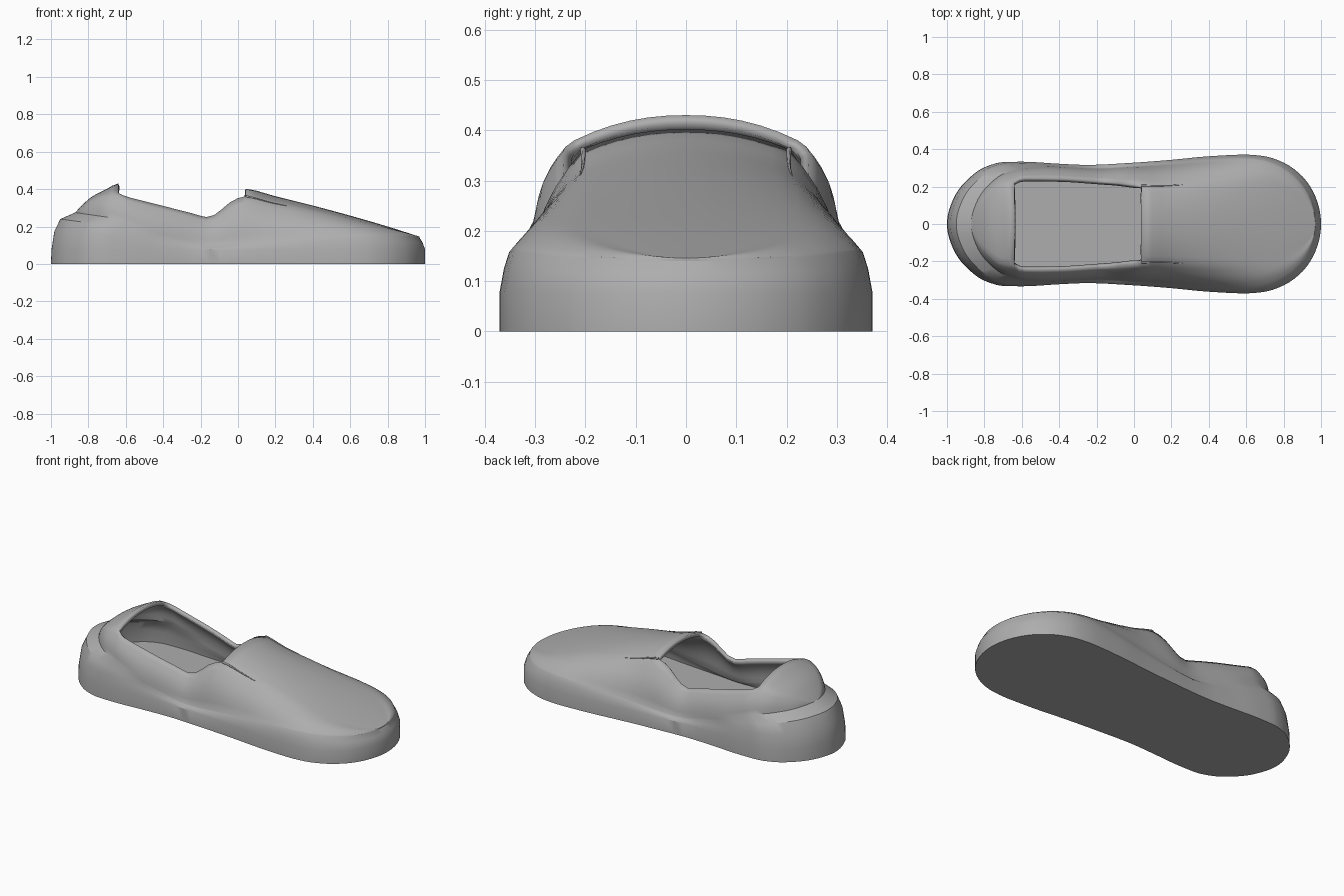
import bpy, bmesh, math

if "Cube" in bpy.data.objects:
    bpy.data.objects.remove(bpy.data.objects["Cube"])

grey = bpy.data.materials.new("warm_grey")
grey.diffuse_color = (0.42, 0.42, 0.42, 1)
grey.use_nodes = True
grey.node_tree.nodes["Principled BSDF"].inputs["Base Color"].default_value = grey.diffuse_color


def interp(table, x):
    """Smooth (Hermite) lookup in a list of (x, value) pairs."""
    n = len(table)
    if x <= table[0][0]:
        return table[0][1]
    if x >= table[-1][0]:
        return table[-1][1]
    i = next(k for k in range(n - 1) if x <= table[k + 1][0])
    (x0, v0), (x1, v1) = table[i], table[i + 1]

    def slope(k):
        if k == 0 or k == n - 1:
            return (v1 - v0) / (x1 - x0)
        a = (table[k][1] - table[k - 1][1]) / (table[k][0] - table[k - 1][0])
        b = (table[k + 1][1] - table[k][1]) / (table[k + 1][0] - table[k][0])
        return 0 if a * b <= 0 else 2 * a * b / (a + b)
    h = x1 - x0
    t = (x - x0) / h
    return ((2*t**3 - 3*t*t + 1) * v0 + (t**3 - 2*t*t + t) * h * slope(i)
            + (3*t*t - 2*t**3) * v1 + (t**3 - t*t) * h * slope(i + 1))


# Shape tables: half width, shoulder crease height, ridge height, opening rim
WIDTH = [(-1, 0), (-.98, .10), (-.95, .165), (-.9, .228), (-.8, .303), (-.7, .331),
         (-.6, .333), (-.4, .322), (-.25, .316), (0, .328), (.2, .343), (.4, .362),
         (.6, .371), (.7, .362), (.8, .328), (.9, .255), (.95, .187), (.98, .12), (1, 0)]
WIDTH2 = [(x, w * w) for x, w in WIDTH]
SHOULDER = [(-1, .24), (-.7, .2), (-.4, .14), (-.15, .095), (.2, .125), (.7, .16), (1, .14)]
RIDGE = [(-.87, .275), (-.84, .308), (-.78, .36), (-.7, .402), (-.64, .43), (.04, .402),
         (.2, .362), (.4, .312), (.6, .258), (.8, .2), (.97, .146)]
RIM_Z = [(-.64, .38), (-.61, .365), (-.5, .335), (-.4, .31), (-.25, .272), (-.16, .25),
         (-.12, .265), (-.05, .325), (0, .352), (.04, .362)]
RIM_Y = [(-.64, .222), (-.6, .245), (-.4, .243), (-.2, .23), (0, .21), (.04, .205)]
BACK, FRONT = -.64, .04          # ends of the foot opening
HEEL_END, TOE_END = .87, .97     # ends of the upper


def width(u):
    return math.sqrt(max(0, interp(WIDTH2, u)))


def stretch(u, heel, toe):
    return u * (toe if u > 0 else heel)


def section(u):
    """Half section from the ground up to the ridge at station u."""
    w = width(u)
    zs = interp(SHOULDER, u)
    heel = min(1, max(0, (-.45 - u) / .35))
    heel = heel * heel * (3 - 2 * heel)
    pts = [(u, w, 0), (stretch(u, .997, 1), w, .077),
           (stretch(u, .982, .987), w * .976, .077 + .6 * (zs - .077)),
           (stretch(u, .95, .97), w * .948, zs)]
    x = stretch(u, HEEL_END, TOE_END)
    wl = w * (.94 - .05 * heel)
    zl = zs + .004 + .031 * heel
    zc = max(interp(RIDGE, x), zl)
    if BACK - 1e-4 <= x <= FRONT + 1e-4:
        ry, rz = interp(RIM_Y, x), interp(RIM_Z, x)
    else:
        ry = wl * (.64 if x > 0 else .74)
        rz = zl + (zc - zl) * (.83 if x > 0 else .78)
        # blend into the ends of the opening
        end = FRONT if x > 0 else BACK
        k = max(0, 1 - abs(x - end) / .2)
        ry += (min(interp(RIM_Y, end), wl * .9) - ry) * k
        if x > 0:
            rz += (zc - .04 - rz) * k
    # side wall, bulging outward
    dy, dz = ry - wl, rz - zl
    length = math.hypot(dy, dz) or 1
    for i in range(7):
        t = i / 6
        b = .09 * length * math.sin(math.pi * t)
        pts.append((x, wl + dy * t + b * dz / length, zl + dz * t - b * dy / length))
    # domed top
    for i in range(1, 7):
        s = 1 - i / 6
        pts.append((x, ry * s, rz + (zc - rz) * (1 - s ** 2.2)))
    return pts


RIM = 10                         # index of the rim point in a section
u_back, u_front = BACK / HEEL_END, FRONT / TOE_END
N = 64
stations = [-math.cos(math.pi * i / N) for i in range(N + 1)]
stations = [u for u in stations if abs(u - u_back) > .014 and abs(u - u_front) > .014]
stations = sorted(stations + [u_back, u_front])


def finish(bm, name, angle=32):
    bmesh.ops.remove_doubles(bm, verts=bm.verts, dist=.0004)
    bmesh.ops.recalc_face_normals(bm, faces=bm.faces)
    me = bpy.data.meshes.new(name)
    bm.to_mesh(me)
    bm.free()
    ob = bpy.data.objects.new(name, me)
    bpy.context.collection.objects.link(ob)
    me.materials.append(grey)
    bpy.ops.object.select_all(action='DESELECT')
    ob.select_set(True)
    bpy.context.view_layer.objects.active = ob
    bpy.ops.object.shade_smooth_by_angle(angle=math.radians(angle))
    return ob


# Shoe body: lofted sections, opening left out, flat underside
bm = bmesh.new()
rows = []
for u in stations:
    half = section(u)
    full = half + [(x, -y, z) for x, y, z in reversed(half[:-1])]
    rows.append([bm.verts.new(p) for p in full])
M = len(rows[0])
for i in range(len(rows) - 1):
    mid = (stations[i] + stations[i + 1]) / 2
    is_open = u_back < mid < u_front
    for j in range(M - 1):
        if is_open and RIM <= j < M - 1 - RIM:
            continue
        bm.faces.new((rows[i][j], rows[i + 1][j], rows[i + 1][j + 1], rows[i][j + 1]))
    bm.faces.new((rows[i][0], rows[i][-1], rows[i + 1][-1], rows[i + 1][0]))
bmesh.ops.remove_doubles(bm, verts=bm.verts, dist=.0004)
bmesh.ops.recalc_face_normals(bm, faces=bm.faces)
down = [f for f in bm.faces if all(v.co.z < 1e-4 for v in f.verts)]
if down and sum(f.normal.z * f.calc_area() for f in down) > 0:
    bmesh.ops.reverse_faces(bm, faces=bm.faces)
body = finish(bm, "shoe_body")
wall = body.modifiers.new("wall", 'SOLIDIFY')
wall.thickness = .022
wall.offset = -1

# Insole: flat footbed inside the shoe
bm = bmesh.new()
top = [(u * .97, width(u) * .95) for u in stations]
loop = top + [(x, -y) for x, y in reversed(top[1:-1])]
face = bm.faces.new([bm.verts.new((x, y, .077)) for x, y in loop])
up = bmesh.ops.extrude_face_region(bm, geom=[face])
for v in up["geom"]:
    if isinstance(v, bmesh.types.BMVert):
        v.co.z -= .05
finish(bm, "insole")

# Seam ridges running forward from the front corners of the opening
for side, label in ((1, "left"), (-1, "right")):
    cu = bpy.data.curves.new("seam_" + label, 'CURVE')
    cu.dimensions = '3D'
    cu.bevel_depth = .006
    cu.bevel_resolution = 1
    cu.use_fill_caps = True
    sp = cu.splines.new('POLY')
    sp.points.add(7)
    for k, p in enumerate(sp.points):
        x, y, z = section((FRONT + .22 * k / 7) / TOE_END)[RIM]
        p.co = (x, side * y, z, 1)
        p.radius = 1 - .1 * k
    cu.materials.append(grey)
    bpy.context.collection.objects.link(bpy.data.objects.new("seam_" + label, cu))
